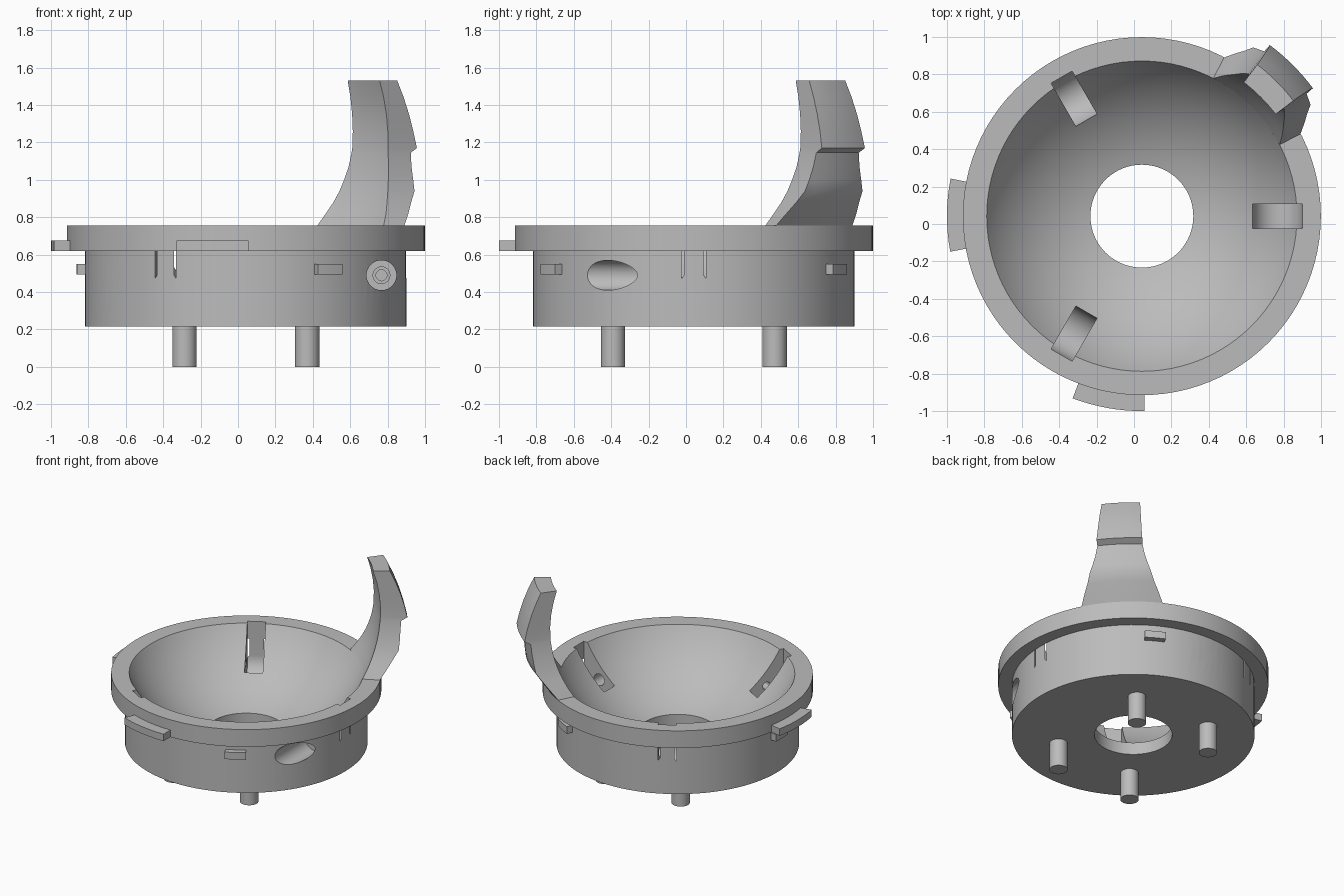
import bpy, bmesh, math
from mathutils import Matrix, Vector

cube = bpy.data.objects.get("Cube")
if cube:
    bpy.data.objects.remove(cube, do_unlink=True)

CENTRE = Vector((0.042, 0.042, 0))
BALL_Z, BALL_R = 1.22, 0.951        # sphere that shapes the bowl and the arm
RIM_Z, FLANGE_Z, BASE_Z = 0.755, 0.62, 0.215
FLANGE_R, BODY_R, HOLE_R = 0.957, 0.86, 0.275
PIN_R, PIN_Z = 0.725, 0.49          # pivot axis of the slots

grey = bpy.data.materials.new("grey plastic")
grey.use_nodes = True
grey.diffuse_color = (0.5, 0.5, 0.5, 1)
grey.node_tree.nodes["Principled BSDF"].inputs["Base Color"].default_value = (0.5, 0.5, 0.5, 1)


def ball_radius(z):
    return math.sqrt(BALL_R ** 2 - (z - BALL_Z) ** 2)


def make(name, bm):
    bmesh.ops.recalc_face_normals(bm, faces=bm.faces)
    mesh = bpy.data.meshes.new(name)
    bm.to_mesh(mesh)
    bm.free()
    mesh.materials.append(grey)
    obj = bpy.data.objects.new(name, mesh)
    obj.location = CENTRE
    bpy.context.collection.objects.link(obj)
    return obj


def smooth(obj):
    bpy.ops.object.select_all(action='DESELECT')
    obj.select_set(True)
    bpy.context.view_layer.objects.active = obj
    bpy.ops.object.shade_smooth_by_angle(angle=math.radians(30))


def lathe(name, profile, steps=96):
    bm = bmesh.new()
    rings = []
    for i in range(steps):
        a = math.tau * i / steps
        rings.append([bm.verts.new((r * math.cos(a), r * math.sin(a), z)) for r, z in profile])
    n = len(profile)
    for i in range(steps):
        p, q = rings[i], rings[(i + 1) % steps]
        for j in range(n):
            k = (j + 1) % n
            bm.faces.new((p[j], q[j], q[k], p[k]))
    return make(name, bm)


def sector(name, middle, levels, steps=8):
    """Stacked arc sections, each (z, inner radius, outer radius, half angle)."""
    bm = bmesh.new()
    loops = []
    for z, r_in, r_out, half in levels:
        angles = [math.radians(middle + half * (2 * i / steps - 1)) for i in range(steps + 1)]
        points = [(r_out, a) for a in angles] + [(r_in, a) for a in reversed(angles)]
        loops.append([bm.verts.new((r * math.cos(a), r * math.sin(a), z)) for r, a in points])
    n = len(loops[0])
    for p, q in zip(loops, loops[1:]):
        for j in range(n):
            k = (j + 1) % n
            bm.faces.new((p[j], p[k], q[k], q[j]))
    for loop in (loops[0], loops[-1]):
        for i in range(steps):
            bm.faces.new((loop[i], loop[i + 1], loop[n - 2 - i], loop[n - 1 - i]))
    obj = make(name, bm)
    smooth(obj)
    return obj


def tangent_rod(bm, radius, y0, y1, sides=48):
    """Cylinder along y on the pivot axis."""
    place = Matrix.Translation((PIN_R, (y0 + y1) / 2, PIN_Z)) @ Matrix.Rotation(math.pi / 2, 4, 'X')
    bmesh.ops.create_cone(bm, cap_ends=True, segments=sides, radius1=radius, radius2=radius,
                          depth=y1 - y0, matrix=place)


def cut(target, angle, bm):
    bm.transform(Matrix.Rotation(math.radians(angle), 4, 'Z'))
    cutter = make("cutter", bm)
    cutter.hide_render = True
    mod = target.modifiers.new("cut", 'BOOLEAN')
    mod.operation = 'DIFFERENCE'
    mod.solver = 'EXACT'
    mod.object = cutter
    bpy.ops.object.select_all(action='DESELECT')
    target.select_set(True)
    bpy.context.view_layer.objects.active = target
    bpy.ops.object.modifier_apply(modifier=mod.name)
    bpy.data.objects.remove(cutter, do_unlink=True)


# Bowl body with flange, spherical inside and open bottom
rim_angle = math.asin(ball_radius(RIM_Z) / BALL_R)
hole_angle = math.asin(HOLE_R / BALL_R)
profile = [(HOLE_R, BASE_Z), (BODY_R, BASE_Z), (BODY_R, FLANGE_Z),
           (FLANGE_R, FLANGE_Z), (FLANGE_R, RIM_Z)]
for i in range(21):
    t = rim_angle + (hole_angle - rim_angle) * i / 20
    profile.append((BALL_R * math.sin(t), BALL_Z - BALL_R * math.cos(t)))
body = lathe("bowl_body", profile)

# Three round-bottomed slots, each with a stepped pin bore from one side
SLOT_R, SLOT_HALF = 0.1333, 0.065
for angle in (0, 120, 240):
    bm = bmesh.new()
    outline = [(PIN_R + SLOT_R, 0.9), (PIN_R - SLOT_R, 0.9)]
    for i in range(33):
        a = math.pi + math.pi * i / 32
        outline.append((PIN_R + SLOT_R * math.cos(a), PIN_Z + SLOT_R * math.sin(a)))
    face = bm.faces.new([bm.verts.new((x, -SLOT_HALF, z)) for x, z in outline])
    side = bmesh.ops.extrude_face_region(bm, geom=[face])
    moved = [v for v in side["geom"] if isinstance(v, bmesh.types.BMVert)]
    bmesh.ops.translate(bm, verts=moved, vec=(0, 2 * SLOT_HALF, 0))
    cut(body, angle, bm)
    for radius, start, end, sides in ((0.08, -0.7, -0.19, 48), (0.045, -0.25, 0, 32),
                                      (0.03, -0.02, 0.2, 12)):
        bm = bmesh.new()
        tangent_rod(bm, radius, start, end, sides)
        cut(body, angle, bm)
smooth(body)

# Tabs on the flange
for name, middle in (("right_flange_tab", 179.7), ("front_flange_tab", 260)):
    sector(name, middle, [(z, 0.93, 1.042, 10.8) for z in (FLANGE_Z, 0.675)])

# Small locking lugs round the body
for i, middle in enumerate((60, 180, 300)):
    sector(f"body_lug_{i + 1}", middle, [(z, 0.84, 0.905, 4.8) for z in (0.495, 0.55)])

# Tall curved arm: height, outer radius, half angle
arm = [(RIM_Z, 0.955, 17.6), (0.82, 1.0, 15.3), (0.88, 1.04, 13.2), (0.94, 1.08, 11.6),
       (1.0, 1.087, 10.4), (1.07, 1.092, 9.2), (1.145, 1.098, 8.4), (1.17, 1.142, 8.2),
       (1.26, 1.121, 8.0), (1.35, 1.094, 7.9), (1.44, 1.06, 7.8), (1.53, 1.018, 7.7)]
sector("curved_arm", 45, [(z, ball_radius(z), r, half) for z, r, half in arm])

# Four peg legs
for side, x in (("right", -0.328), ("left", 0.328)):
    for end, y in (("front", -0.432), ("back", 0.432)):
        bm = bmesh.new()
        bmesh.ops.create_cone(bm, cap_ends=True, segments=32, radius1=0.065, radius2=0.065,
                              depth=0.22, matrix=Matrix.Translation((x, y, 0.11)))
        smooth(make(f"{end}_{side}_leg", bm))
